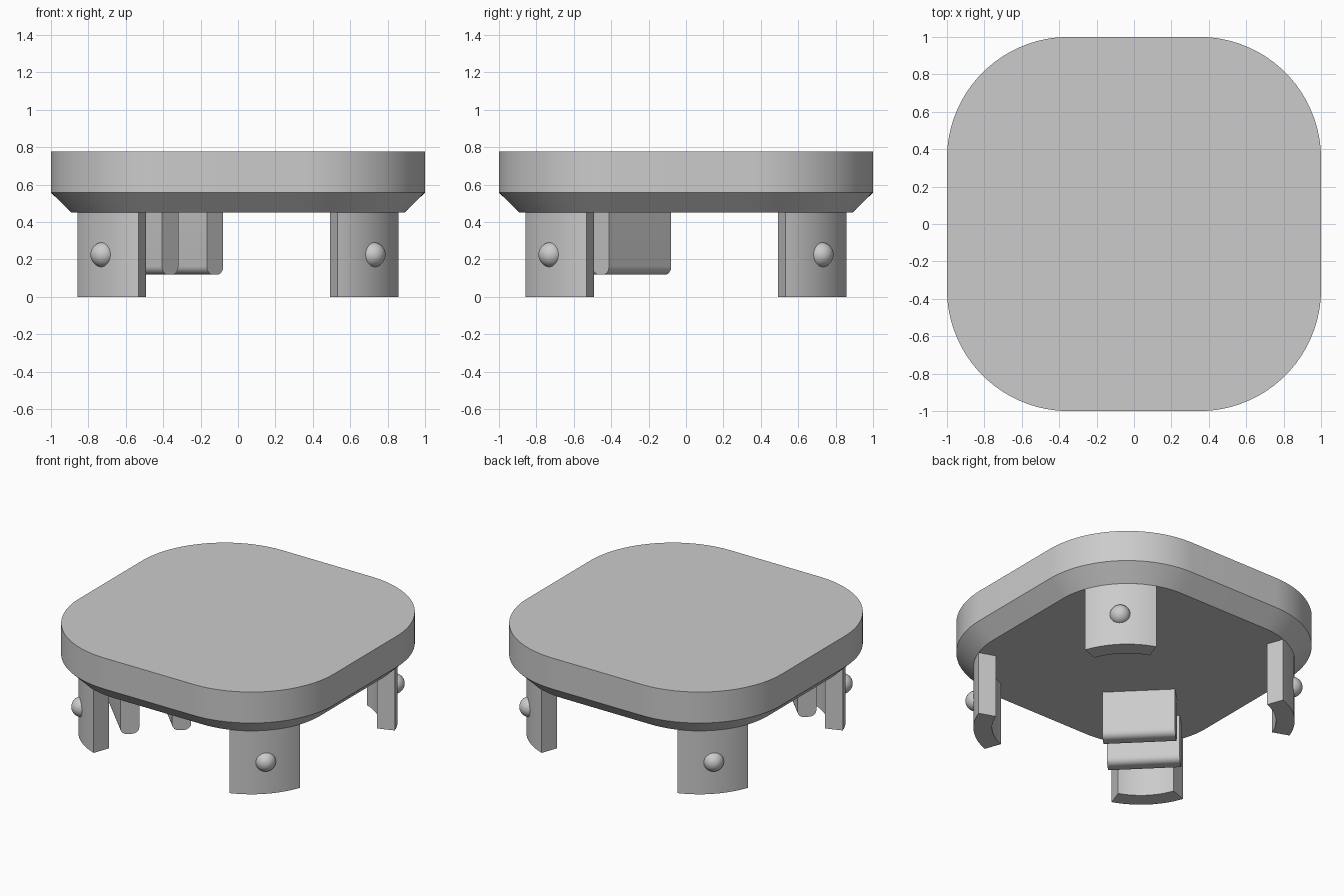
import bpy, bmesh
from math import sin, cos, radians, pi
from mathutils import Matrix, Vector

if "Cube" in bpy.data.objects:
    bpy.data.objects.remove(bpy.data.objects["Cube"])

grey = bpy.data.materials.new("plain_grey")
grey.use_nodes = True
COLOUR = (0.6, 0.6, 0.6, 1)
grey.diffuse_color = COLOUR
grey.node_tree.nodes["Principled BSDF"].inputs["Base Color"].default_value = COLOUR

CORNER = 0.35          # centre of each rounded corner
RADIUS = 0.65          # corner radius at the rim
CHAMFER = 0.11
BASE_Z, RIM_Z, TOP_Z = 0.45, 0.557, 0.777


def finish(bm, name):
    bmesh.ops.recalc_face_normals(bm, faces=bm.faces)
    mesh = bpy.data.meshes.new(name)
    bm.to_mesh(mesh)
    bm.free()
    mesh.materials.append(grey)
    obj = bpy.data.objects.new(name, mesh)
    bpy.context.collection.objects.link(obj)
    bpy.ops.object.select_all(action='DESELECT')
    obj.select_set(True)
    bpy.context.view_layer.objects.active = obj
    bpy.ops.object.shade_smooth_by_angle(angle=radians(30))
    return obj


def loft(name, loops):
    """Skin a stack of matching closed loops and cap both ends."""
    bm = bmesh.new()
    rings = [[bm.verts.new(p) for p in loop] for loop in loops]
    for a, b in zip(rings, rings[1:]):
        for i in range(len(a)):
            j = (i + 1) % len(a)
            bm.faces.new((a[i], a[j], b[j], b[i]))
    bm.faces.new(rings[0])
    bm.faces.new(rings[-1])
    return finish(bm, name)


def arc(radius, start, end, steps):
    angles = [radians(start + (end - start) * i / steps) for i in range(steps + 1)]
    return [(radius * cos(a), radius * sin(a)) for a in angles]


def rounded_square(radius, z):
    return [(x + cx * CORNER, y + cy * CORNER, z)
            for k, (cx, cy) in enumerate(((1, 1), (-1, 1), (-1, -1), (1, -1)))
            for x, y in arc(radius, 90 * k, 90 * k + 90, 24)]


# Cap plate with a chamfered underside
loft("cap_plate", [rounded_square(RADIUS - CHAMFER, BASE_Z),
                   rounded_square(RADIUS, RIM_Z),
                   rounded_square(RADIUS, TOP_Z)])

# Curved legs with a round snap button on each corner
outer = RADIUS - CHAMFER
inner = outer - 0.12
SPREAD = 25.2
corners = {"back_left": 45, "back_right": 135, "front_right": 225, "front_left": 315}
for label, angle in corners.items():
    turn = Matrix.Rotation(radians(angle), 4, 'Z')
    middle = CORNER * 2 ** 0.5
    section = arc(outer, -SPREAD, SPREAD, 16) + arc(inner, SPREAD, -SPREAD, 16)
    loft(label + "_leg", [[turn @ Vector((x + middle, y, z)) for x, y in section]
                          for z in (0, BASE_Z)])
    bm = bmesh.new()
    bmesh.ops.create_uvsphere(bm, u_segments=32, v_segments=16, radius=0.067,
                              matrix=turn @ Matrix.Translation((1.021, 0, 0.225)))
    finish(bm, label + "_button")

# Two diagonal ribs with rounded lower edges, near one corner
HALF_T, HALF_W, FOOT, ROUND = 0.062, 0.235, 0.118, 0.045
turn = Matrix.Rotation(radians(225), 4, 'Z')
for name, distance in (("inner_rib", 0.409), ("outer_rib", 0.748)):
    profile = [(-HALF_T, BASE_Z)]
    profile += [(x - HALF_T + ROUND, z + FOOT + ROUND) for x, z in arc(ROUND, 180, 270, 8)]
    profile += [(x + HALF_T - ROUND, z + FOOT + ROUND) for x, z in arc(ROUND, 270, 360, 8)]
    profile += [(HALF_T, BASE_Z)]
    loft(name, [[turn @ Vector((distance + x, y, z)) for x, z in profile]
                for y in (-HALF_W, HALF_W)])
